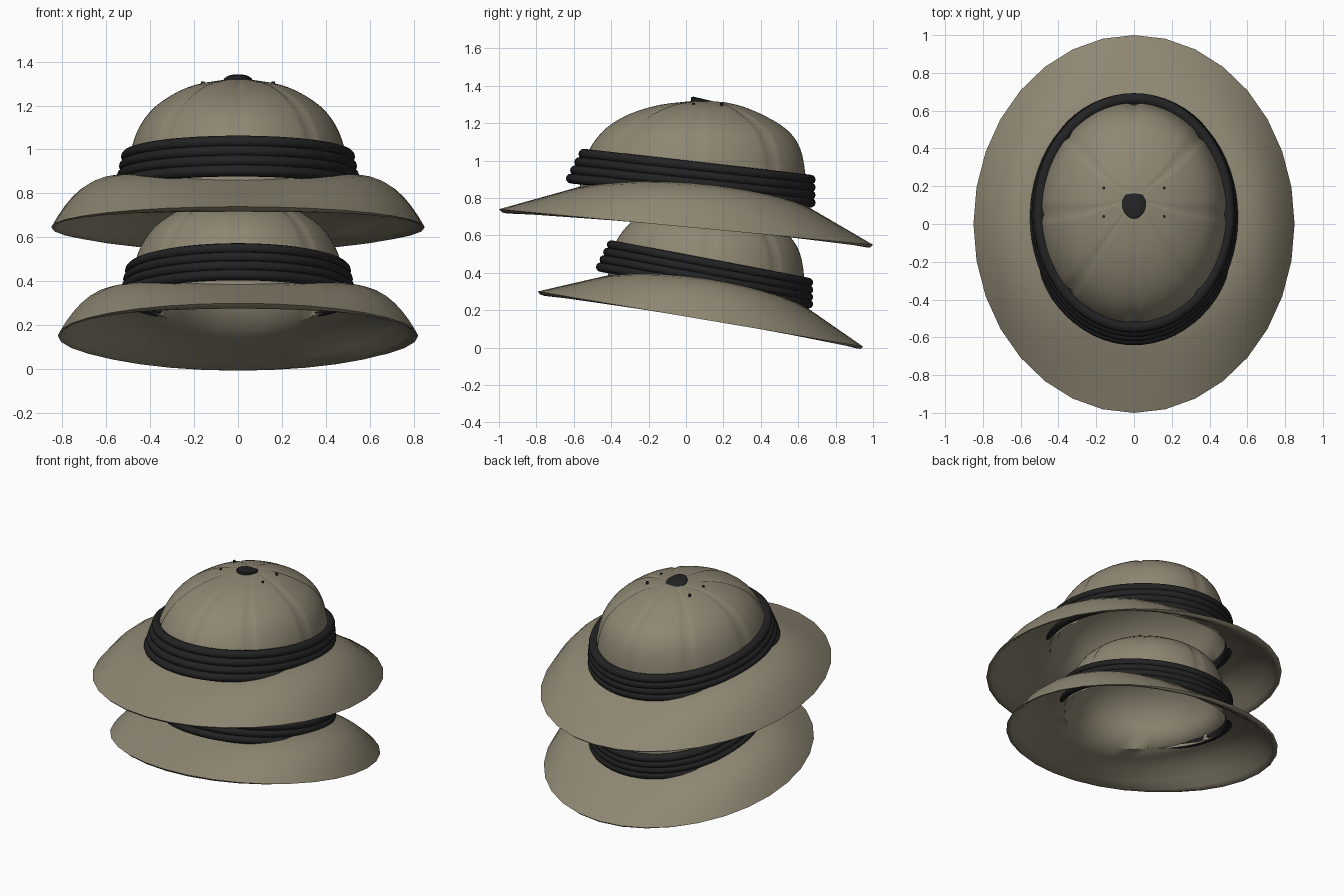
import bpy, bmesh
from math import sin, cos, pi, radians
from mathutils import Matrix, Vector

cube = bpy.data.objects.get("Cube")
if cube:
    bpy.data.objects.remove(cube, do_unlink=True)


def material(name, rgb):
    m = bpy.data.materials.new(name)
    m.use_nodes = True
    color = (*rgb, 1)
    m.diffuse_color = color
    bsdf = m.node_tree.nodes["Principled BSDF"]
    bsdf.inputs["Base Color"].default_value = color
    bsdf.inputs["Roughness"].default_value = 0.8
    return m


khaki = material("khaki cloth", (0.27, 0.24, 0.17))
black = material("black cloth", (0.016, 0.016, 0.017))

# Crown rings from base to top: half width, front y, back y, front z, back z
CROWN = [
    (0.51, -0.57, 0.64, 0.86, 0.76),
    (0.495, -0.54, 0.64, 1.0, 0.92),
    (0.46, -0.50, 0.61, 1.09, 1.07),
    (0.40, -0.42, 0.54, 1.18, 1.165),
    (0.31, -0.30, 0.43, 1.25, 1.235),
    (0.20, -0.14, 0.31, 1.298, 1.287),
    (0.07, 0.03, 0.20, 1.318, 1.314),
]
RIM = (0.85, -1.0, 1.0, 0.74, 0.55)


def oval(ring, a):
    """Point on a tilted oval; angle zero is the back, pi the front."""
    rx, yf, yb, zf, zb = ring
    k = (1 + cos(a)) / 2
    return Vector((rx * sin(a), yf + (yb - yf) * k, zf + (zb - zf) * k))


def mix(r, s, t):
    return tuple(u + (v - u) * t for u, v in zip(r, s))


def refine(rings, steps=3):
    """Smooth the ring list with a spline through every ring."""
    out = []
    for i in range(len(rings) - 1):
        quad = [rings[max(i - 1, 0)], rings[i], rings[i + 1], rings[min(i + 2, len(rings) - 1)]]
        for j in range(steps):
            t = j / steps
            out.append(tuple(
                b + t / 2 * (c - a + t * (2 * a - 5 * b + 4 * c - d + t * (3 * b - a - 3 * c + d)))
                for a, b, c, d in zip(*quad)))
    return out + [rings[-1]]


def build(name, rows, mat, matrix, loop=False, caps=()):
    """Skin rows of points; caps lists the rows closed with a face."""
    bm = bmesh.new()
    grid = [[bm.verts.new(p) for p in row] for row in rows]
    n = len(grid[0])
    pairs = list(zip(grid, grid[1:]))
    if loop:
        pairs.append((grid[-1], grid[0]))
    for r, s in pairs:
        for i in range(n):
            j = (i + 1) % n
            bm.faces.new((r[i], r[j], s[j], s[i]))
    for c in caps:
        bm.faces.new(grid[c])
    bmesh.ops.recalc_face_normals(bm, faces=bm.faces)
    bm.transform(matrix)
    me = bpy.data.meshes.new(name)
    bm.to_mesh(me)
    bm.free()
    me.materials.append(mat)
    ob = bpy.data.objects.new(name, me)
    bpy.context.collection.objects.link(ob)
    bpy.ops.object.select_all(action="DESELECT")
    ob.select_set(True)
    bpy.context.view_layer.objects.active = ob
    bpy.ops.object.shade_smooth_by_angle(angle=radians(50))
    return ob


def angles(n):
    return [2 * pi * i / n for i in range(n)]


def brim_point(t, a, thickness=0.0):
    """Brim surface: t runs from the crown to the rim, arched at the sides."""
    inner, outer = oval(CROWN[0], a), oval(RIM, a)
    side = sin(a) ** 2
    inner.z += 0.07 * side
    p = inner.lerp(outer, t)
    p.z = inner.z + (outer.z - inner.z) * t ** (1 + 1.7 * side) - thickness
    return p


def hat(prefix, matrix):
    # Crown with eight shallow stitched seams
    rows = []
    for ring in refine(CROWN):
        row = []
        for i, a in enumerate(angles(96)):
            p = oval(ring, a)
            if i % 12 == 0:
                centre = Vector((0, 0.08, p.z - 0.1))
                p += (centre - p).normalized() * 0.012 * min(1, ring[0] / 0.3)
            row.append(p)
        rows.append(row)
    build(prefix + "_crown", rows, khaki, matrix, caps=(-1,))

    # Brim shell: top, rolled rim, underside and hollow lining
    ring32 = angles(32)
    rows = [[brim_point(t, a) for a in ring32]
            for t in (0, 0.15, 0.3, 0.45, 0.6, 0.72, 0.83, 0.92, 0.97, 1)]
    for t, thick in ((0.96, 0.022), (0.9, 0.035), (0.75, 0.04), (0.5, 0.04), (0.25, 0.04), (0, 0.04)):
        rows.append([brim_point(t, a, thick) for a in ring32])
    for ring in refine(CROWN[1:], 2):
        lining = (ring[0] * 0.93, ring[1] * 0.93, ring[2] * 0.93, ring[3] - 0.06, ring[4] - 0.06)
        rows.append([oval(lining, a) for a in ring32])
    build(prefix + "_brim", rows, khaki, matrix, caps=(-1,))

    # Band of four stacked cloth rolls
    top = (0.503, -0.545, 0.663, 1.036, 0.898)
    bottom = (0.530, -0.612, 0.663, 0.904, 0.775)
    for k in range(4):
        path = mix(top, bottom, k / 3)
        rows = []
        for a in angles(64):
            c = oval(path, a)
            out = Vector((sin(a) / path[0], cos(a) / 0.62, 0)).normalized()
            rows.append([c + out * 0.03 * cos(b) + Vector((0, 0, 0.027 * sin(b)))
                         for b in angles(12)])
        build(f"{prefix}_band_roll_{k + 1}", rows, black, matrix, loop=True)

    # Button on top
    rows = [[Vector((0.065 * s * sin(a), 0.112 + 0.085 * s * cos(a), z - 0.02 * cos(a) * s))
             for a in angles(24)] for s, z in ((1, 1.295), (1, 1.318), (0.85, 1.325))]
    build(prefix + "_top_button", rows, black, matrix, caps=(0, -1))

    # Vent eyelets around the button
    for sx in (-1, 1):
        for y in (0.04, 0.19):
            rows = [[Vector((sx * 0.16 + 0.008 * sin(a), y + 0.008 * cos(a), z))
                     for a in angles(8)] for z in (1.29, 1.309)]
            build(prefix + "_vent_eyelet", rows, black, matrix, caps=(0, -1))


# Lower hat is a little smaller and tips further back
hat("upper_hat", Matrix.Identity(4))
hat("lower_hat", Matrix((
    (0.965, 0, 0, 0),
    (0, 0.87, 0, 0.077),
    (0, -0.059, 0.93, -0.447),
    (0, 0, 0, 1))))
